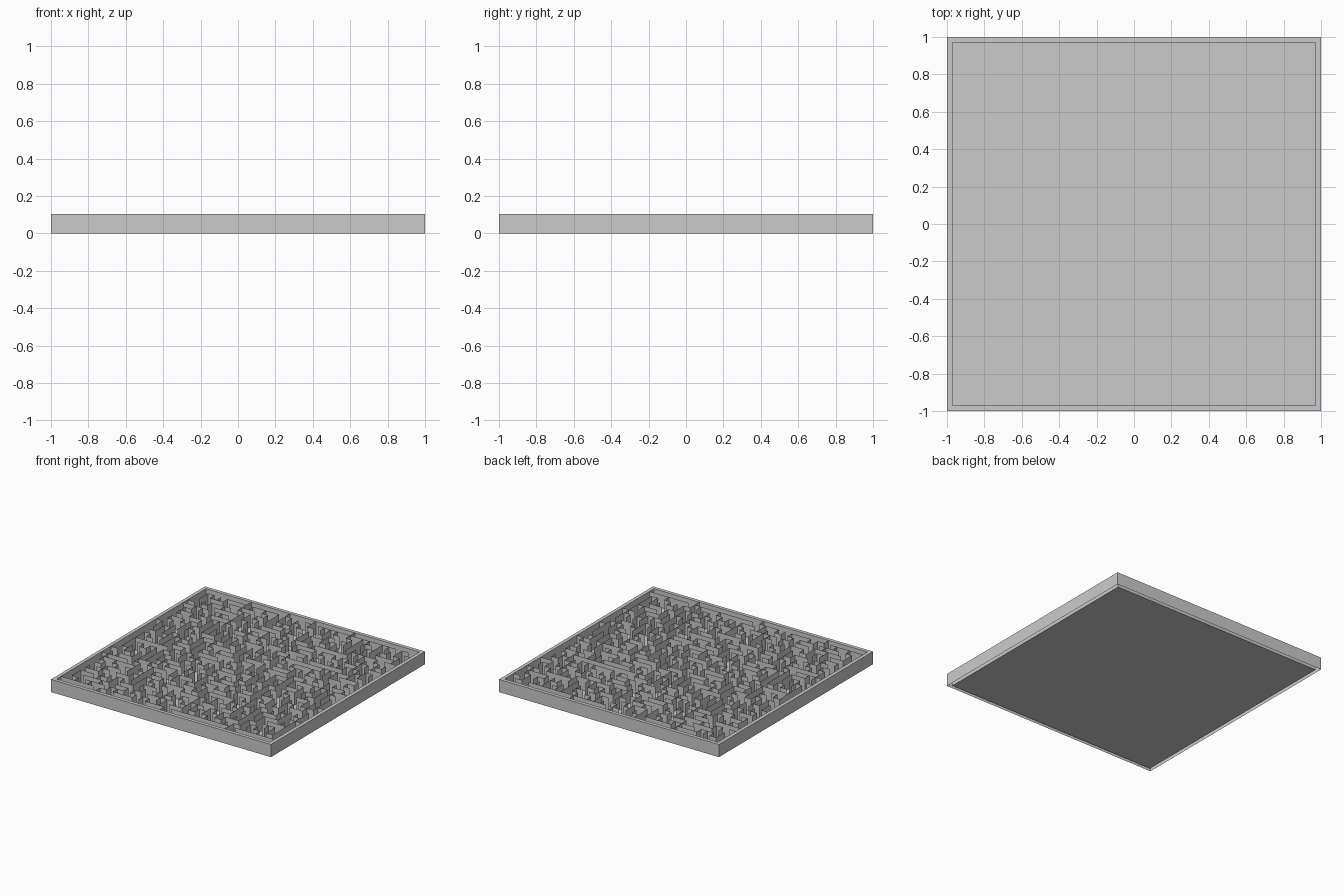
import bpy
import bmesh
import random

if "Cube" in bpy.data.objects:
    bpy.data.objects.remove(bpy.data.objects["Cube"], do_unlink=True)

CELLS = 33
PITCH = 2 / (CELLS + 1)
HALF = CELLS * PITCH / 2
HEIGHT = 0.104
rng = random.Random(7)


def finish(name, bm):
    mesh = bpy.data.meshes.new(name)
    bm.to_mesh(mesh)
    bm.free()
    obj = bpy.data.objects.new(name, mesh)
    bpy.context.collection.objects.link(obj)
    return obj


def square(bm, half, z):
    corners = ((-half, -half), (half, -half), (half, half), (-half, half))
    return [bm.verts.new((x, y, z)) for x, y in corners]


# Tray: floor inside a raised rim that is hollow underneath
bm = bmesh.new()
loops = [square(bm, HALF, 0), square(bm, HALF, HEIGHT),
         square(bm, 1, HEIGHT), square(bm, 1, 0)]
bm.faces.new(loops[0])
for low, high in zip(loops, loops[1:]):
    for k in range(4):
        n = (k + 1) % 4
        bm.faces.new((low[k], low[n], high[n], high[k]))
finish("tray", bm)

# Maze layout: grid points joined by a branching tree of wall segments
segments = []
reached = set()


def inside(p):
    return 0 < p[0] < CELLS and 0 < p[1] < CELLS


def join(a, b):
    segments.append((a, b))
    reached.add(b)


def stroke(*points):
    """Lay a wall through the given corners, starting at the rim."""
    here = points[0]
    for target in points[1:]:
        while here != target:
            step = [(t > h) - (t < h) for h, t in zip(here, target)]
            ahead = (here[0] + step[0], here[1] + step[1])
            if inside(ahead) and ahead not in reached:
                join(here, ahead)
            here = ahead


# Walls that start at the rim and run along it
stroke((23, CELLS), (23, 32), (30, 32))
stroke((23, 32), (20, 32))
stroke((7, CELLS), (7, 31), (6, 31))
stroke((13, CELLS), (13, 30))
stroke((17, CELLS), (17, 32), (16, 32))
stroke((0, 1), (5, 1))
stroke((CELLS, 1), (27, 1))
stroke((6, 0), (6, 1), (7, 1))
stroke((16, 0), (16, 1), (13, 1))
stroke((26, 0), (26, 1), (17, 1))
for row in (10, 12, 22, 28, 29):
    stroke((0, row), (1, row))
for row in (7, 12, 17, 25, 28, 31):
    stroke((CELLS, row), (32, row))

# Remaining points grow as wandering branches
active = sorted(reached)
rng.shuffle(active)
while active:
    pick = -1 if rng.random() < 0.6 else rng.randrange(len(active))
    x, y = active[pick]
    options = [p for p in ((x + 1, y), (x - 1, y), (x, y + 1), (x, y - 1))
               if inside(p) and p not in reached]
    if options:
        choice = rng.choice(options)
        join((x, y), choice)
        active.append(choice)
    else:
        active.pop(pick)

# Maze walls: thin sheets raised from the layout
bm = bmesh.new()
points = {p: bm.verts.new((p[0] * PITCH - HALF, p[1] * PITCH - HALF, 0))
          for p in sorted({p for s in segments for p in s})}
edges = [bm.edges.new((points[a], points[b])) for a, b in segments]
raised = bmesh.ops.extrude_edge_only(bm, edges=edges)["geom"]
tops = [g for g in raised if isinstance(g, bmesh.types.BMVert)]
bmesh.ops.translate(bm, verts=tops, vec=(0, 0, HEIGHT))
finish("maze_walls", bm)
